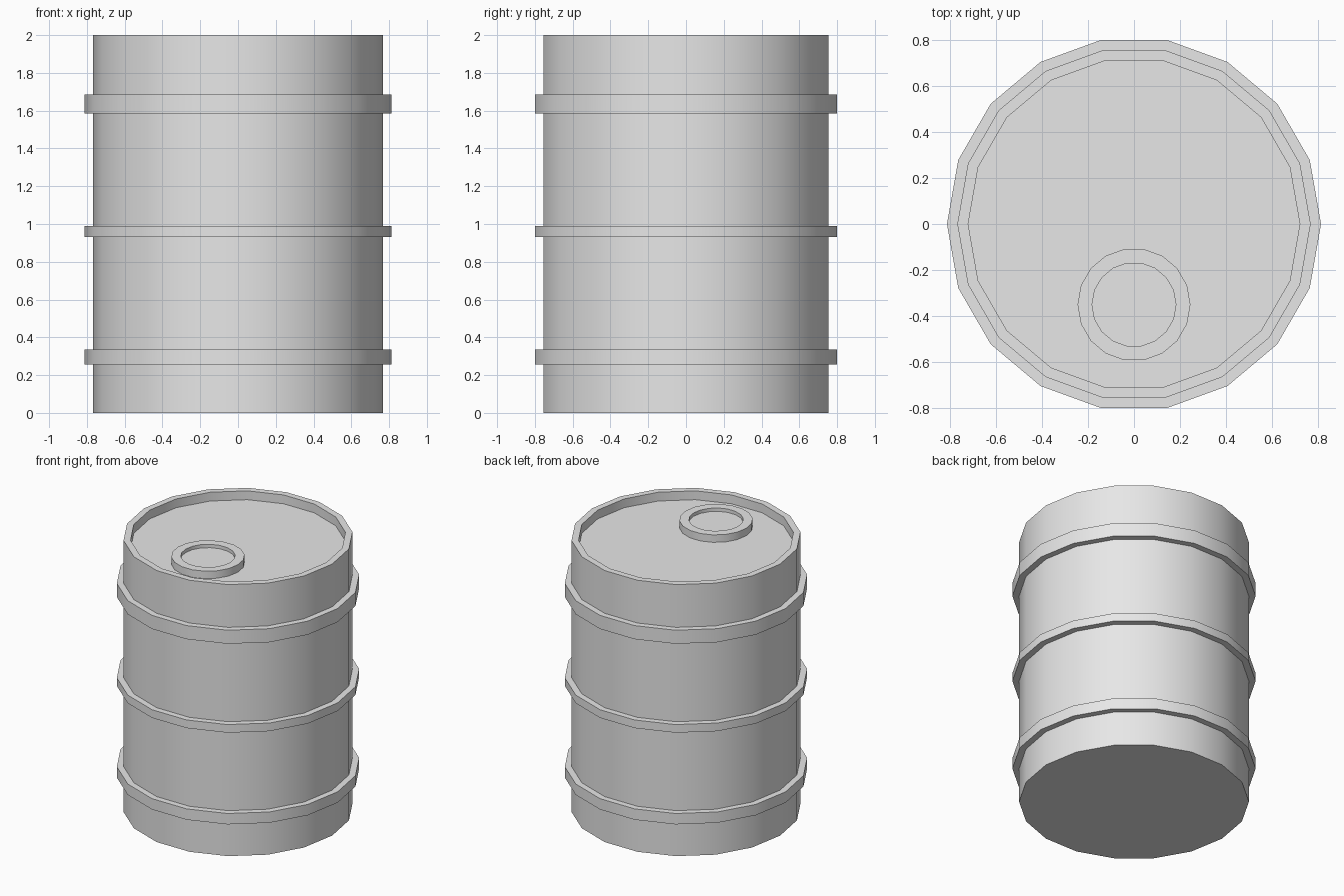
import bpy
import bmesh
from math import cos, sin, pi

SIDES = 18

cube = bpy.data.objects.get("Cube")
if cube:
    bpy.data.objects.remove(cube, do_unlink=True)

# Single painted-metal colour
metal = bpy.data.materials.new("light_grey_metal")
metal.use_nodes = True
grey = (0.8, 0.8, 0.8, 1)
metal.diffuse_color = grey
metal.node_tree.nodes["Principled BSDF"].inputs["Base Color"].default_value = grey


def lathe(name, profile, centre=(0, 0, 0), closed=False):
    """Spin (radius, z) points around z; open profiles get flat end caps."""
    bm = bmesh.new()
    rings = []
    for r, z in profile:
        angles = [2 * pi * i / SIDES for i in range(SIDES)]
        rings.append([bm.verts.new((r * cos(a), r * sin(a), z)) for a in angles])
    pairs = list(zip(rings, rings[1:]))
    if closed:
        pairs.append((rings[-1], rings[0]))
    else:
        bm.faces.new(rings[0])
        bm.faces.new(rings[-1])
    for low, high in pairs:
        for i in range(SIDES):
            j = (i + 1) % SIDES
            bm.faces.new((low[i], low[j], high[j], high[i]))
    bmesh.ops.recalc_face_normals(bm, faces=bm.faces)
    mesh = bpy.data.meshes.new(name)
    bm.to_mesh(mesh)
    bm.free()
    mesh.materials.append(metal)
    obj = bpy.data.objects.new(name, mesh)
    obj.location = centre
    bpy.context.collection.objects.link(obj)
    bpy.ops.object.select_all(action="DESELECT")
    obj.select_set(True)
    bpy.context.view_layer.objects.active = obj
    bpy.ops.object.shade_smooth_by_angle(angle=pi / 6)
    return obj


# Drum body with raised rim and recessed lid
BODY, RIM, BAND, LID_Z = 0.767, 0.72, 0.812, 1.935
lathe("drum_body", [(BODY, 0), (BODY, 2), (RIM, 2), (RIM, LID_Z)])

# Reinforcing bands around the body
bands = {"lower_band": (0.255, 0.335),
         "middle_band": (0.93, 0.99),
         "upper_band": (1.585, 1.685)}
for name, (z0, z1) in bands.items():
    lathe(name, [(BODY - 0.01, z0), (BAND, z0), (BAND, z1), (BODY - 0.01, z1)],
          closed=True)

# Filler cap with a shallow recess, near the front of the lid
lathe("filler_cap", [(0.245, 0), (0.245, 0.055), (0.182, 0.055), (0.182, 0.03)],
      centre=(0, -0.35, LID_Z))
